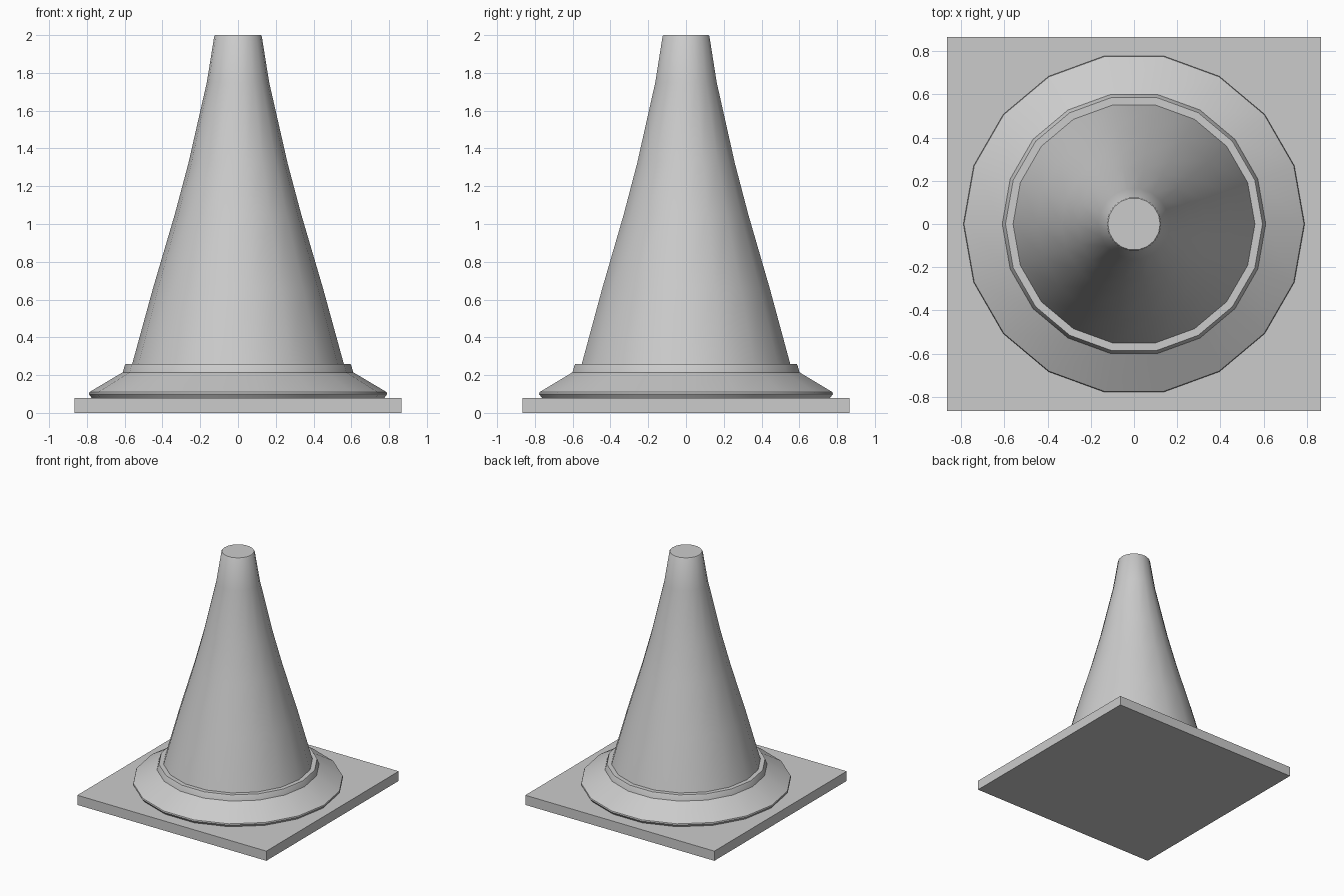
import bpy, bmesh, math

if "Cube" in bpy.data.objects:
    bpy.data.objects.remove(bpy.data.objects["Cube"])

SIDES = 18


def lathe(name, profile):
    """Closed solid of revolution from (radius, z) points, bottom to top."""
    bm = bmesh.new()
    rings = []
    for r, z in profile:
        rings.append([bm.verts.new((r * math.cos(2 * math.pi * i / SIDES),
                                    r * math.sin(2 * math.pi * i / SIDES), z))
                      for i in range(SIDES)])
    for low, high in zip(rings, rings[1:]):
        for i in range(SIDES):
            j = (i + 1) % SIDES
            bm.faces.new((low[i], low[j], high[j], high[i]))
    bm.faces.new(rings[0][::-1])
    bm.faces.new(rings[-1])
    mesh = bpy.data.meshes.new(name)
    bm.to_mesh(mesh)
    bm.free()
    obj = bpy.data.objects.new(name, mesh)
    bpy.context.collection.objects.link(obj)
    bpy.ops.object.select_all(action='DESELECT')
    obj.select_set(True)
    bpy.context.view_layer.objects.active = obj
    bpy.ops.object.shade_smooth_by_angle(angle=math.radians(35))
    return obj


# Square foot plate
bpy.ops.mesh.primitive_cube_add(size=1, location=(0, 0, 0.04))
plate = bpy.context.object
plate.name = "base_plate"
plate.scale = (1.73, 1.73, 0.08)
bpy.ops.object.transform_apply(location=False, rotation=False, scale=True)

# Flared skirt, stepped collar and tapering cone in one turned profile
lathe("cone_body", [
    (0.775, 0.08), (0.79, 0.10), (0.787, 0.11),
    (0.61, 0.215), (0.60, 0.25), (0.595, 0.26), (0.56, 0.26),
    (0.45, 0.66), (0.335, 1.05), (0.263, 1.32), (0.165, 1.75),
    (0.126, 1.993), (0.121, 2.0),
])
